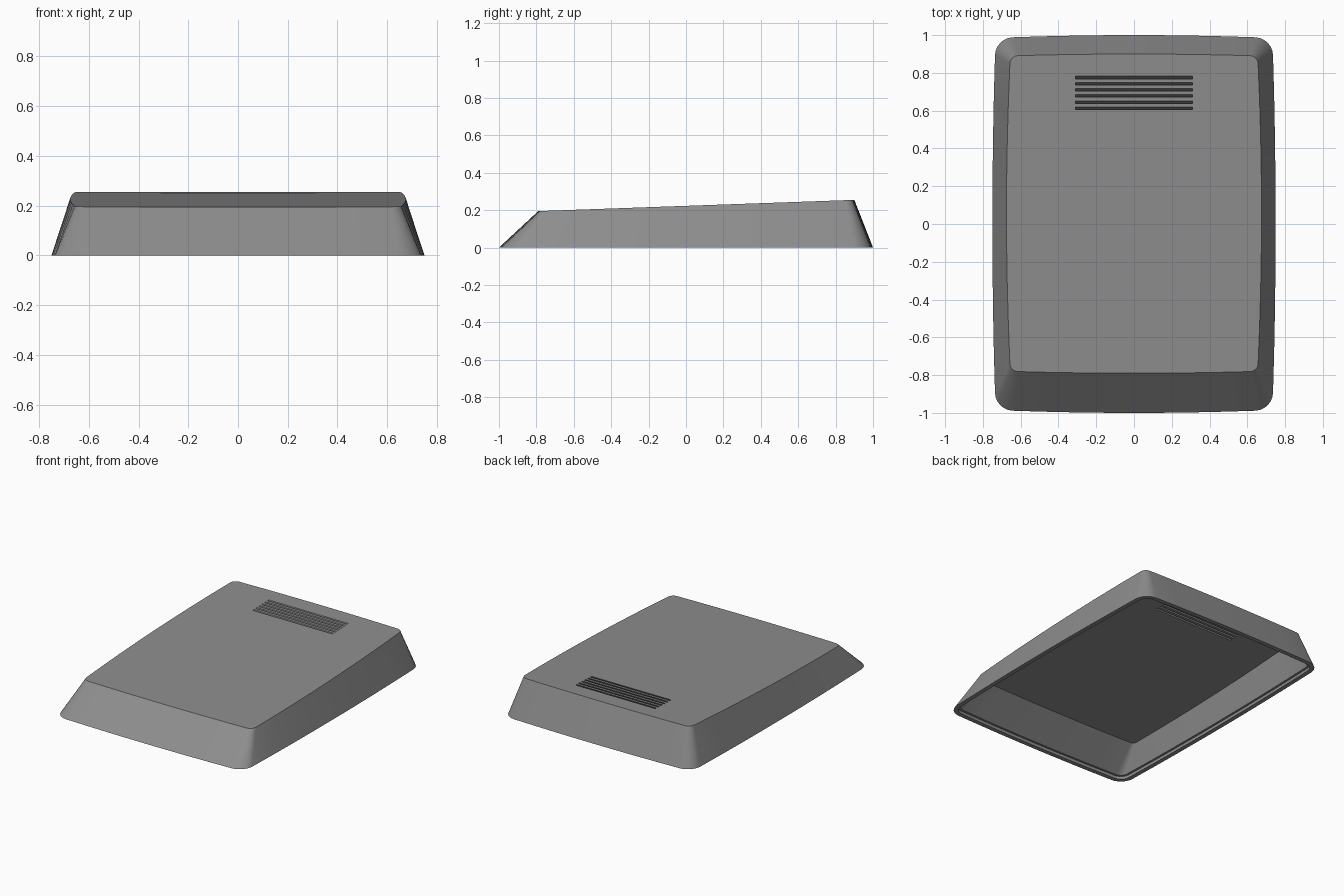
import bpy, bmesh, math
from mathutils import Matrix, Vector

if "Cube" in bpy.data.objects:
    bpy.data.objects.remove(bpy.data.objects["Cube"])

SLOPE = 0.06 / 1.69                      # rise of the lid towards the back


def lid_z(y):
    return 0.195 + (y + 0.79) * SLOPE


def outline(hx, y0, y1, r, bow_x, bow_y, inset=0.0):
    """Rounded rectangle with softly bowed sides, counter-clockwise."""
    hx, hy, cy = hx - inset, (y1 - y0) / 2 - inset, (y0 + y1) / 2
    r = max(r - inset, 0.015)
    pts = []
    arc, side = 6, 8
    corners = [(1, 1, 0), (-1, 1, 90), (-1, -1, 180), (1, -1, 270)]
    for sx, sy, start in corners:
        for i in range(arc + 1):
            a = math.radians(start + 90 * i / arc)
            pts.append(Vector((sx * (hx - r) + r * math.cos(a),
                               sy * (hy - r) + r * math.sin(a))))
    n = arc + 1
    full = []
    for c in range(4):
        full += pts[c * n:(c + 1) * n]
        a, b = pts[c * n + arc], pts[(c + 1) * n % len(pts)]
        full += [a.lerp(b, i / side) for i in range(1, side)]
    return [(p.x * (1 + bow_x / hx * (1 - (p.y / hy) ** 2)),
             cy + p.y * (1 + bow_y / hy * (1 - (p.x / hx) ** 2))) for p in full]


def base(inset):
    return outline(0.733, -0.985, 0.985, 0.09, 0.017, 0.015, inset)


def top(inset):
    return outline(0.655, -0.78, 0.89, 0.04, 0.02, 0.01, inset)


# Hollow shell: lid, sloped walls, bottom rim with a rebate, inner walls and ceiling
rings = [
    [(x, y, lid_z(y)) for x, y in top(0)],
    [(x, y, 0.0) for x, y in base(0)],
    [(x, y, 0.0) for x, y in base(0.03)],
    [(x, y, 0.02) for x, y in base(0.03)],
    [(x, y, 0.02) for x, y in base(0.045)],
    [(x, y, lid_z(y) - 0.03) for x, y in top(0.018)],
]
bm = bmesh.new()
loops = [[bm.verts.new(p) for p in ring] for ring in rings]
bm.faces.new(loops[0])
bm.faces.new(loops[-1][::-1])
for a, b in zip(loops, loops[1:]):
    for i in range(len(a)):
        j = (i + 1) % len(a)
        bm.faces.new((a[i], b[i], b[j], a[j]))
bmesh.ops.recalc_face_normals(bm, faces=bm.faces)
mesh = bpy.data.meshes.new("housing")
bm.to_mesh(mesh)
bm.free()
housing = bpy.data.objects.new("housing", mesh)
bpy.context.collection.objects.link(housing)

grey = bpy.data.materials.new("mid grey")
grey.diffuse_color = (0.27, 0.27, 0.27, 1)
grey.use_nodes = True
grey.node_tree.nodes["Principled BSDF"].inputs["Base Color"].default_value = grey.diffuse_color
mesh.materials.append(grey)

# Slanted vent slots cut through the lid
bm = bmesh.new()
for k in range(6):
    y = 0.613 + k * 0.0325
    m = (Matrix.Translation((0, y, lid_z(y))) @ Matrix.Rotation(math.radians(-25), 4, 'X')
         @ Matrix.Diagonal((0.62, 0.012, 0.12, 1)))
    bmesh.ops.create_cube(bm, size=1, matrix=m)
cut_mesh = bpy.data.meshes.new("vent_cutter")
bm.to_mesh(cut_mesh)
bm.free()
cut_mesh.materials.append(grey)
cutter = bpy.data.objects.new("vent_cutter", cut_mesh)
bpy.context.collection.objects.link(cutter)
cutter.hide_render = True

mod = housing.modifiers.new("vents", 'BOOLEAN')
mod.operation = 'DIFFERENCE'
mod.solver = 'EXACT'
mod.object = cutter
bpy.context.view_layer.objects.active = housing
housing.select_set(True)
bpy.ops.object.modifier_apply(modifier=mod.name)
bpy.data.objects.remove(cutter)
bpy.ops.object.shade_smooth_by_angle(angle=math.radians(25))
